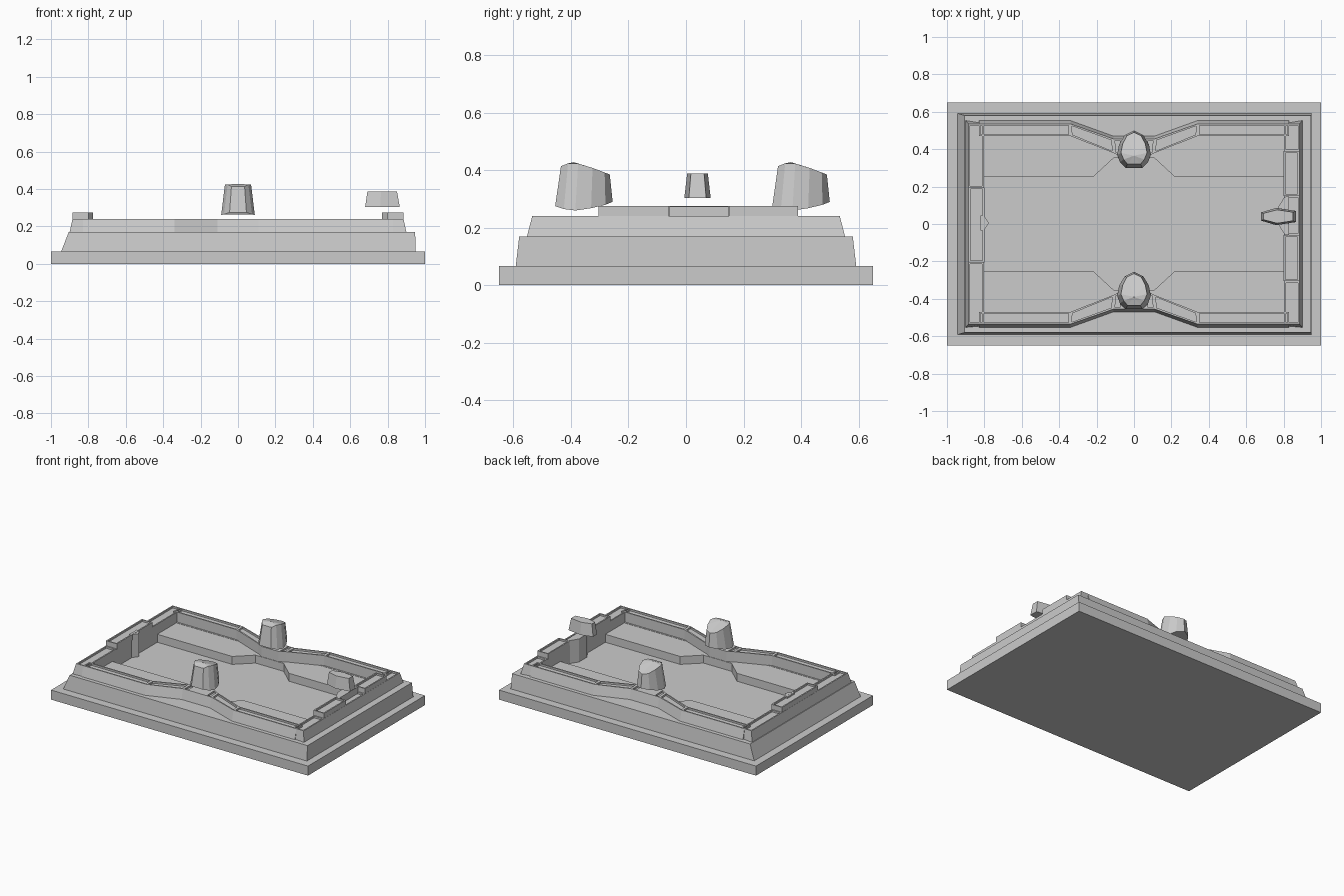
import bpy, bmesh
from mathutils import Vector

if "Cube" in bpy.data.objects:
    bpy.data.objects.remove(bpy.data.objects["Cube"])


def finish(name, bm):
    bmesh.ops.recalc_face_normals(bm, faces=bm.faces[:])
    me = bpy.data.meshes.new(name)
    bm.to_mesh(me)
    bm.free()
    ob = bpy.data.objects.new(name, me)
    bpy.context.collection.objects.link(ob)
    return ob


def recess(bm, faces, width=0.013, depth=-0.012):
    bm.normal_update()
    bmesh.ops.recalc_face_normals(bm, faces=bm.faces[:])
    bmesh.ops.inset_individual(bm, faces=faces, thickness=width, depth=0)
    r = bmesh.ops.extrude_discrete_faces(bm, faces=faces)
    for f in r["faces"]:
        bmesh.ops.translate(bm, verts=f.verts[:], vec=(0, 0, depth))


def loft(name, low, high, apex=None, panel=False):
    """Solid between two 3D loops; optional raised apex or recessed top."""
    bm = bmesh.new()
    a = [bm.verts.new(p) for p in low]
    b = [bm.verts.new(p) for p in high]
    n = len(a)
    bm.faces.new(a[::-1])
    for i in range(n):
        j = (i + 1) % n
        bm.faces.new((a[i], a[j], b[j], b[i]))
    if apex:
        c = bm.verts.new(apex)
        for i in range(n):
            bm.faces.new((b[i], b[(i + 1) % n], c))
    else:
        top = bm.faces.new(b)
        if panel:
            recess(bm, [top])
    return finish(name, bm)


def rect(x0, x1, y0, y1, z):
    return [(x0, y0, z), (x1, y0, z), (x1, y1, z), (x0, y1, z)]


def prism(name, pts, z0, z1):
    return loft(name, [(x, y, z0) for x, y in pts], [(x, y, z1) for x, y in pts])


def wall(name, sections, plain=()):
    """Strip wall; each section: outer foot, outer top, inner top, inner foot."""
    bm = bmesh.new()
    rows = [[bm.verts.new(p) for p in s] for s in sections]
    tops = []
    for k, (r, s) in enumerate(zip(rows, rows[1:])):
        for i in range(4):
            j = (i + 1) % 4
            f = bm.faces.new((r[i], r[j], s[j], s[i]))
            if i == 1 and k not in plain:
                tops.append(f)
    bm.faces.new(rows[0])
    bm.faces.new(rows[-1][::-1])
    recess(bm, tops)
    return finish(name, bm)


# Plinth and basin floor
loft("plinth", rect(-1, 1, -.65, .65, 0), rect(-1, 1, -.65, .65, .067))
loft("basin_floor", rect(-.85, .85, -.5, .5, .06), rect(-.85, .85, -.5, .5, .112))

# Middle tier: sloped rectangular ring
loops = [rect(-.945, .95, -.592, .592, .067), rect(-.905, .947, -.58, .58, .17),
         rect(-.81, .81, -.46, .46, .17), rect(-.81, .81, -.46, .46, .067)]
bm = bmesh.new()
vs = [[bm.verts.new(p) for p in lp] for lp in loops]
for k in range(4):
    for i in range(4):
        j = (i + 1) % 4
        m = (k + 1) % 4
        bm.faces.new((vs[k][i], vs[k][j], vs[m][j], vs[m][i]))
finish("middle_tier", bm)

# Long side walls and the shelves at their feet
profile = [(.83, .553, .535, .47), (.34, .553, .535, .47),
           (.11, .47, .455, .38), (.065, .47, .455, .355)]
stations = [(-x, a, b, c) for x, a, b, c in profile] + profile[::-1]
shelf = [(-.81, .25), (-.22, .25), (-.11, .352), (.11, .352), (.22, .25), (.81, .25),
         (.81, .48), (-.81, .48)]
for s, side in ((-1, "front"), (1, "back")):
    wall(side + "_wall", [[(x, s * a, .17), (x, s * b, .24), (x, s * c, .24), (x, s * c, .165)]
                          for x, a, b, c in stations], plain=(3,))
    prism(side + "_shelf", [(x, s * y) for x, y in shelf], .11, .168)

# End walls with raised panels
ends = (("left", -1, (-.535, -.205, .195, .535), ((-.205, .195),)),
        ("right", 1, (-.535, -.305, -.06, .15, .39, .535), ((-.305, -.06), (.15, .39))))
for side, s, ys, raised in ends:
    secs = []
    for y in ys:
        foot = y * .553 / .535 if abs(y) == .535 else y
        secs.append([(s * .9, foot, .17), (s * .885, y, .24),
                     (s * .803, y, .24), (s * .803, foot, .1)])
    wall(side + "_wall", secs, plain=[k for k in range(len(ys) - 1)
                                      if (ys[k], ys[k + 1]) in raised])
    for y0, y1 in raised:
        x0, x1 = sorted((s * .8, s * .884))
        loft(side + "_raised_panel", rect(x0, x1, y0, y1, .235),
             rect(x0, x1, y0, y1, .275), panel=True)

# Ridge on the left wall and buttress on the right wall
prism("left_ridge", [(-.82, .045), (-.82, -.035), (-.803, -.035), (-.775, .005), (-.803, .045)],
      .1, .274)
prism("right_buttress", [(.83, .148), (.805, .145), (.77, .09), (.77, .0), (.805, -.055),
                         (.83, -.058)], .1, .274)

# Two floating pylons of the same form
low = [(.045, -.1, .275), (.075, -.07, .265), (.09, -.03, .26), (.08, .025, .268), (.05, .075, .28)]
high = [(.035, -.08, .414), (.055, -.055, .424), (.07, -.02, .423), (.06, .03, .408),
        (.038, .072, .392)]


def mirrored(half, tip, cy):
    pts = half + [tip] + [(-x, y, z) for x, y, z in half[::-1]]
    return [Vector(p) + Vector((0, cy, 0)) for p in pts]


for name, cy in (("front_pylon", -.355), ("back_pylon", .4)):
    loft(name, mirrored(low, (0, .1, .29), cy), mirrored(high, (0, .09, .385), cy),
         apex=(0, cy - .035, .428))

# Small floating pylon over the right wall
def hexa(half, z):
    return [(x, .04 - y, z) for x, y in half] + [(x, .04 + y, z) for x, y in half[::-1]]


loft("right_pylon", hexa([(.68, .022), (.76, .046), (.865, .03)], .303),
     hexa([(.692, .017), (.765, .036), (.85, .023)], .388))
